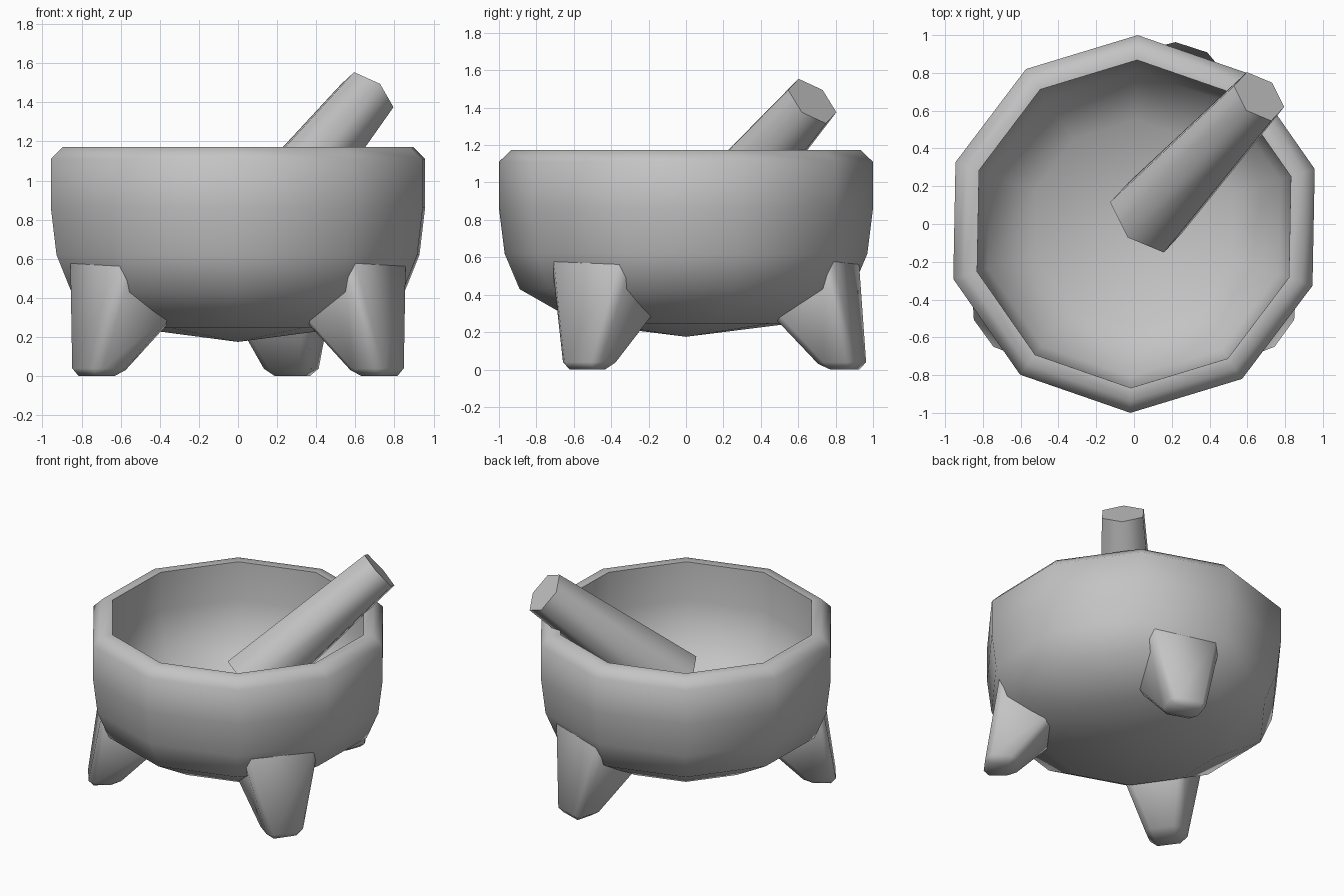
import bpy
import bmesh
from math import sin, cos, pi, radians
from mathutils import Vector, Matrix

cube = bpy.data.objects.get("Cube")
if cube:
    bpy.data.objects.remove(cube, do_unlink=True)

# One stone colour for everything
stone = bpy.data.materials.new("grey_stone")
stone.use_nodes = True
grey = (0.55, 0.55, 0.55, 1)
stone.diffuse_color = grey
stone.node_tree.nodes["Principled BSDF"].inputs["Base Color"].default_value = grey


def loft(rings, caps):
    """Skin a list of equal-length point rings."""
    bm = bmesh.new()
    rows = [[bm.verts.new(p) for p in ring] for ring in rings]
    n = len(rows[0])
    for a, b in zip(rows, rows[1:]):
        for i in range(n):
            j = (i + 1) % n
            bm.faces.new((a[i], a[j], b[j], b[i]))
    if caps:
        bm.faces.new(rows[0])
        bm.faces.new(rows[-1])
    return bm


def finish(bm, name, angle, turn=0):
    bmesh.ops.remove_doubles(bm, verts=bm.verts, dist=0.0001)
    bmesh.ops.recalc_face_normals(bm, faces=bm.faces)
    bm.transform(Matrix.Rotation(radians(turn), 4, "Z"))
    mesh = bpy.data.meshes.new(name)
    bm.to_mesh(mesh)
    bm.free()
    mesh.materials.append(stone)
    obj = bpy.data.objects.new(name, mesh)
    bpy.context.collection.objects.link(obj)
    bpy.ops.object.select_all(action="DESELECT")
    obj.select_set(True)
    bpy.context.view_layer.objects.active = obj
    bpy.ops.object.shade_smooth_by_angle(angle=radians(angle))


def ring(center, radius, sides, u, v):
    steps = [2 * pi * i / sides for i in range(sides)]
    return [center + radius * (cos(a) * u + sin(a) * v) for a in steps]


# Bowl: ten-sided lathe, outside from the bottom point up, then inside down
X, Y, Z = Matrix.Identity(3)
bowl_profile = [(0, 0.175), (0.57, 0.247), (0.89, 0.43), (0.97, 0.62), (1, 0.86),
                (1, 1.11), (0.935, 1.173), (0.868, 1.173), (0.865, 0.90),
                (0.81, 0.63), (0.55, 0.45), (0, 0.38)]
finish(loft([ring(Z * z, r, 10, Y, X) for r, z in bowl_profile], False),
       "bowl", 50, -1.1)

# Pestle: tapered six-sided stick leaning on the rim
low, high = Vector((0.065, 0.035, 0.70)), Vector((0.662, 0.675, 1.435))
axis = (high - low).normalized()
side = axis.cross(Z).normalized()
up = side.cross(axis)
finish(loft([ring(low, 0.225, 6, up, side), ring(high, 0.156, 6, up, side)], True),
       "pestle", 65)


# Legs: bevelled wedges, each set in the middle of a bowl facet
def leg_ring(r_in, z_in, w_in, r_out, z_out, w_out):
    return [Vector(p) for p in ((r_in, -w_in, z_in), (r_out, -w_out, z_out),
                                (r_out, w_out, z_out), (r_in, w_in, z_in))]


for name, angle in (("back_leg", 72), ("front_right_leg", 216), ("front_left_leg", 324)):
    bm = loft([leg_ring(0.795, 0, 0.11, 0.99, 0, 0.12),
               leg_ring(0.475, 0.36, 0.228, 0.893, 0.63, 0.272)], True)
    bmesh.ops.bevel(bm, geom=bm.edges[:], offset=0.04, segments=1,
                    affect="EDGES", clamp_overlap=True)
    finish(bm, name, 50, angle)
